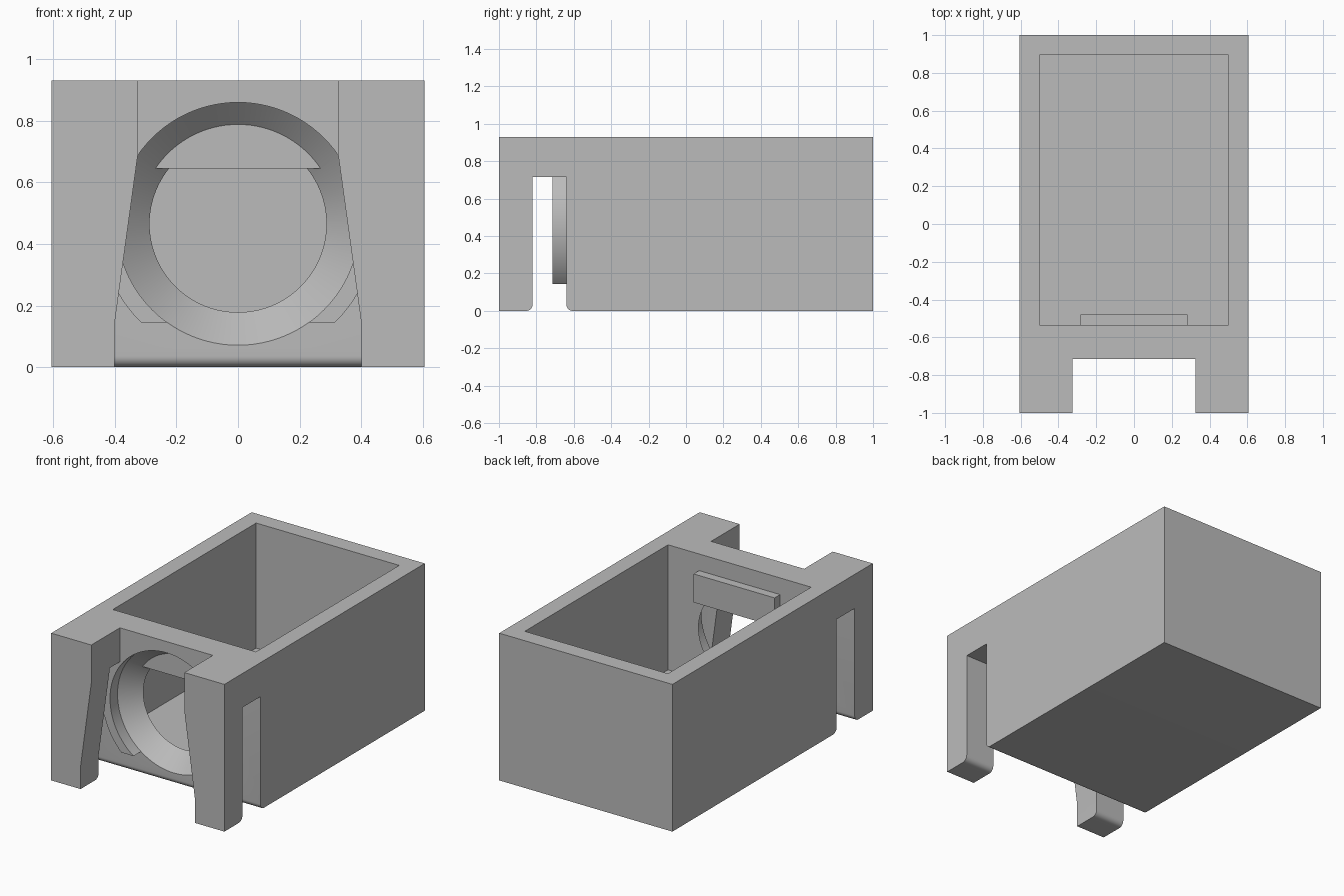
import bpy
import bmesh
from math import sin, cos, pi, asin, sqrt

cube = bpy.data.objects.get("Cube")
if cube:
    bpy.data.objects.remove(cube, do_unlink=True)

grey = bpy.data.materials.new("plain_grey")
grey.use_nodes = True
grey.diffuse_color = (0.5, 0.5, 0.5, 1)
grey.node_tree.nodes["Principled BSDF"].inputs["Base Color"].default_value = (0.5, 0.5, 0.5, 1)

W, H = 0.605, 0.93          # half width and height of the body
SLOT_TOP, FACE_Y = 0.715, -0.715
WALL_Y, INNER_Y = -0.64, -0.535
HOLE_Z = 0.465


def finish(name, bm):
    bmesh.ops.recalc_face_normals(bm, faces=bm.faces)
    mesh = bpy.data.meshes.new(name)
    bm.to_mesh(mesh)
    bm.free()
    mesh.materials.append(grey)
    obj = bpy.data.objects.new(name, mesh)
    bpy.context.collection.objects.link(obj)
    return obj


def prism(name, profile, axis, start, end):
    """Extrude a flat profile along x (points are y, z) or y (points are x, z)."""
    bm = bmesh.new()

    def ring(d):
        return [bm.verts.new((d, a, b) if axis == "x" else (a, d, b)) for a, b in profile]

    r0, r1 = ring(start), ring(end)
    bm.faces.new(r0)
    bm.faces.new(r1[::-1])
    n = len(profile)
    for i in range(n):
        j = (i + 1) % n
        bm.faces.new((r0[i], r0[j], r1[j], r1[i]))
    return finish(name, bm)


def box(name, x, y0, y1, z0, z1):
    return prism(name, [(-x, z0), (x, z0), (x, z1), (-x, z1)], "y", y0, y1)


def lathe(name, profile, segments=96):
    """Turn (y, radius) points around the hole's axis."""
    bm = bmesh.new()
    rings = []
    for y, r in profile:
        rings.append([bm.verts.new((r * cos(2 * pi * i / segments), y,
                                    HOLE_Z + r * sin(2 * pi * i / segments)))
                      for i in range(segments)])
    for a, b in zip(rings, rings[1:]):
        for i in range(segments):
            j = (i + 1) % segments
            bm.faces.new((a[i], a[j], b[j], b[i]))
    bm.faces.new(rings[0])
    bm.faces.new(rings[-1])
    return finish(name, bm)


def arc(cx, cz, r, a0, a1, steps):
    return [(cx + r * cos(a0 + (a1 - a0) * i / steps),
             cz + r * sin(a0 + (a1 - a0) * i / steps)) for i in range(steps + 1)]


def combine(target, tool, operation):
    mod = target.modifiers.new(operation.lower(), "BOOLEAN")
    mod.operation = operation
    mod.solver = "EXACT"
    mod.object = tool
    bpy.context.view_layer.objects.active = target
    bpy.ops.object.modifier_apply(modifier=mod.name)
    bpy.data.objects.remove(tool, do_unlink=True)


# Body: side profile with the cross slot and its rounded lower edges
R = 0.035
side = [(-1, H), (-1, 0)]
side += arc(-0.82 - R, R, R, -pi / 2, 0, 8)
side += [(-0.82, SLOT_TOP), (WALL_Y, SLOT_TOP)]
side += arc(WALL_Y + R, R, R, pi, 1.5 * pi, 8)
side += [(1, 0), (1, H)]
body = prism("box_body", side, "x", -W, W)

# Open cavity
combine(body, box("cavity_cutter", 0.5, INNER_Y, 0.895, 0.14, 1.1), "DIFFERENCE")

# Front notch, flaring towards the bottom between the two posts
half = [(0.4, -0.1), (0.4, 0.145), (0.325, 0.69), (0.325, 1.1)]
notch = half + [(-x, z) for x, z in reversed(half)]
combine(body, prism("notch_cutter", notch, "y", -1.1, FACE_Y), "DIFFERENCE")

# Round flange around the hole, cut flat at the bottom and buried at the top
FR = 0.449
low, high = asin((0.145 - HOLE_Z) / FR), asin((SLOT_TOP + 0.01 - HOLE_Z) / FR)
right = arc(0, HOLE_Z, FR, low, high, 32)
outline = right + [(-x, z) for x, z in reversed(right)]
combine(body, prism("flange", outline, "y", FACE_Y, WALL_Y + 0.03), "UNION")

# Hole: straight through the flange, tapering through the wall
hole = lathe("hole_cutter", [(-0.76, 0.394), (WALL_Y, 0.394),
                             (INNER_Y, 0.287), (INNER_Y + 0.02, 0.287)])
combine(body, hole, "DIFFERENCE")

# Retaining bar across the top of the hole
combine(body, box("retaining_bar", 0.283, -0.57, -0.48, 0.645, 0.825), "UNION")

# Smooth the curved walls, keep the corners crisp
bpy.ops.object.select_all(action="DESELECT")
body.select_set(True)
bpy.context.view_layer.objects.active = body
bpy.ops.object.shade_smooth_by_angle(angle=pi / 6)
